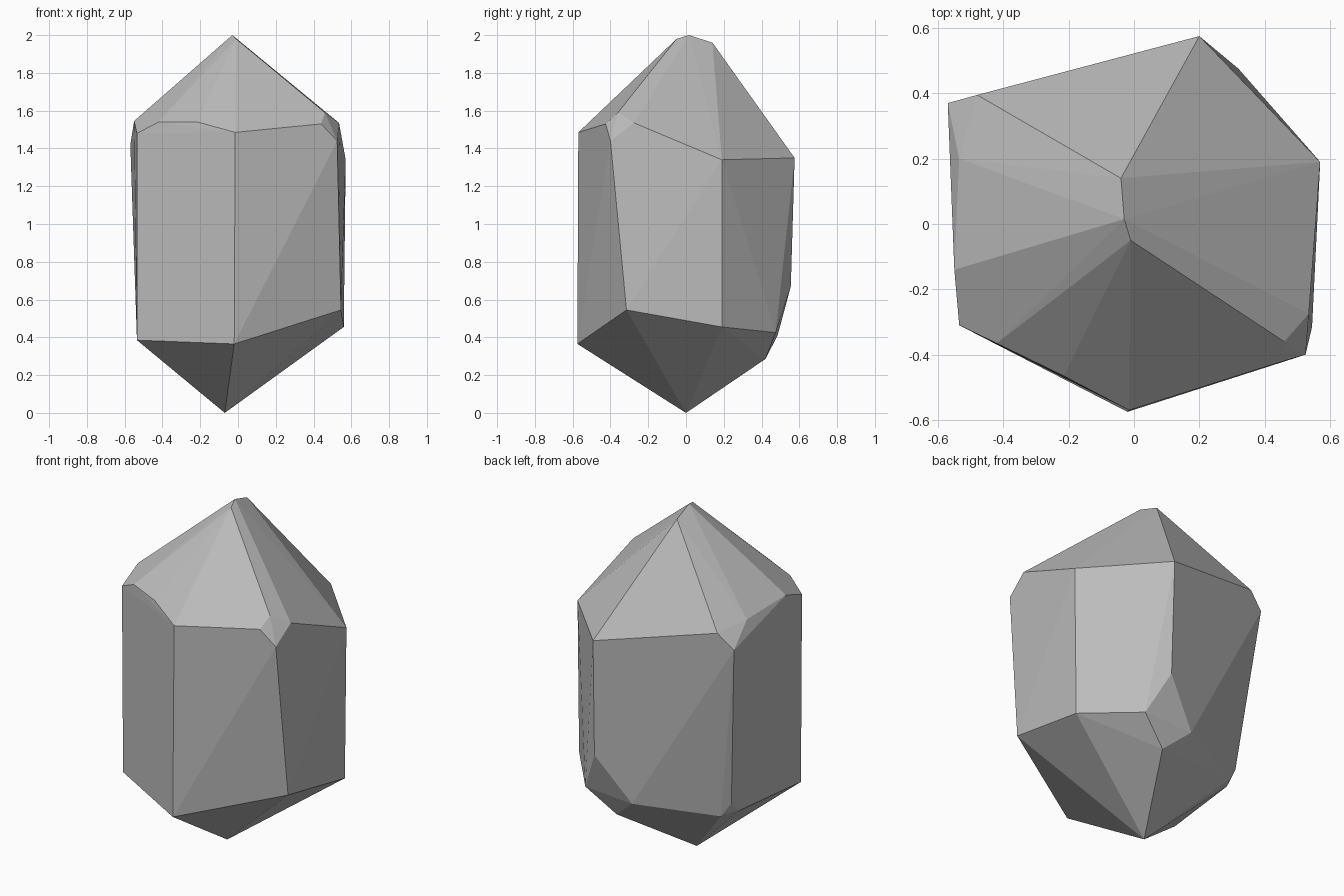
import bpy
import bmesh
from math import radians
from mathutils import Vector

default_cube = bpy.data.objects.get("Cube")
if default_cube:
    bpy.data.objects.remove(default_cube, do_unlink=True)


def make_material(name, colour):
    material = bpy.data.materials.new(name)
    material.use_nodes = True
    material.diffuse_color = colour
    shader = material.node_tree.nodes["Principled BSDF"]
    shader.inputs["Base Color"].default_value = colour
    return material


def convex_stone(name, corners, material):
    """Wrap flat facets around the corners, given in hundredths of a unit."""
    bm = bmesh.new()
    for corner in corners:
        bm.verts.new(Vector(corner) / 100)
    hull = bmesh.ops.convex_hull(bm, input=bm.verts)
    loose = {item for key in ("geom_interior", "geom_unused")
             for item in hull[key] if isinstance(item, bmesh.types.BMVert)}
    bmesh.ops.delete(bm, geom=list(loose), context="VERTS")
    # merge triangles that lie in nearly one facet
    bmesh.ops.dissolve_limit(bm, angle_limit=radians(2), verts=bm.verts,
                             edges=bm.edges, use_dissolve_boundaries=False)
    bmesh.ops.recalc_face_normals(bm, faces=bm.faces)
    mesh = bpy.data.meshes.new(name)
    bm.to_mesh(mesh)
    bm.free()
    mesh.materials.append(material)
    stone = bpy.data.objects.new(name, mesh)
    bpy.context.collection.objects.link(stone)
    return stone


# short ridge at the tip
tip_ridge = [(-4, 14, 196), (-3, 1.5, 200), (-1, -5, 198)]

# shoulder ring where the pointed cap meets the prism
back_shoulder = [(20, 57.5, 135), (57, 19, 134)]
right_chip = [(46, -36, 159), (53.5, -27.5, 153.5),
              (52.5, -40, 144), (44, -42.5, 153)]
front_shoulder = [(-1.5, -57, 148.5), (-21.5, -46.5, 154),
                  (-42, -36.5, 154), (-53.5, -31, 148)]
left_shoulder = [(-55, -14, 154.5), (-53.5, 20, 152.8)]
left_chip = [(-57, 37, 142), (-48, 39.5, 150.6), (-41.5, 30.5, 159.4)]

# lower ring where the prism meets the pointed base
front_foot = [(-53.5, -30, 38.5), (-2, -57.5, 36.5)]
right_foot = [(54.5, -31.5, 54.5), (56, 19, 45.5)]
back_chip = [(20.5, 55.5, 67), (32, 47.5, 42.5),
             (15.5, 42, 28.5), (1, 48.5, 41)]
left_foot = [(-48, 26.5, 46), (-48, 19.5, 39), (-43, 29, 38)]
base_point = [(-7, 0, 0)]

stone_grey = make_material("stone grey", (0.5, 0.5, 0.5, 1))
convex_stone(
    "crystal",
    tip_ridge + back_shoulder + right_chip + front_shoulder + left_shoulder
    + left_chip + front_foot + right_foot + back_chip + left_foot + base_point,
    stone_grey,
)
